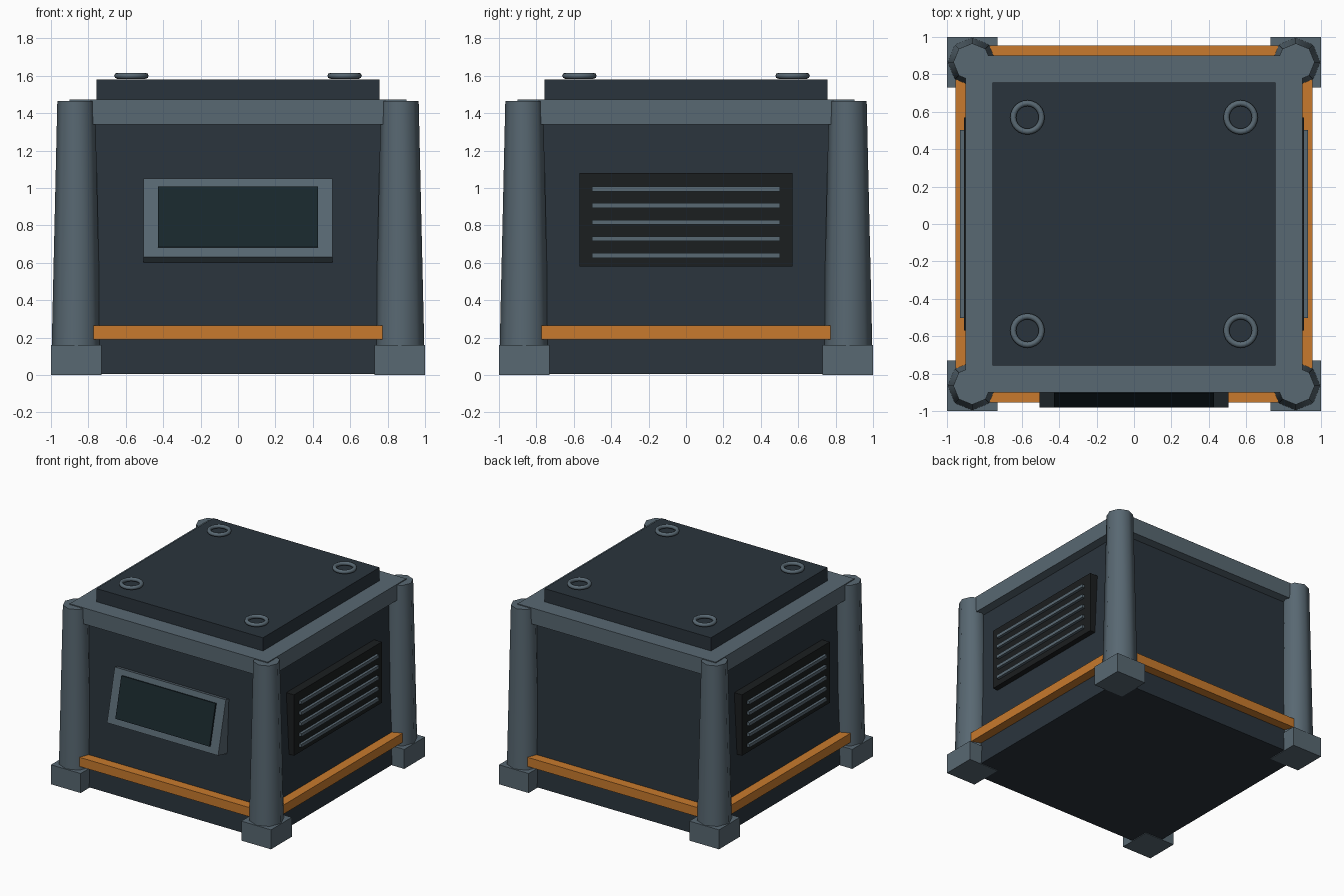
import bpy, math
from mathutils import Vector, Matrix

if "Cube" in bpy.data.objects:
    bpy.data.objects.remove(bpy.data.objects["Cube"])


def mat(name, col):
    m = bpy.data.materials.new(name)
    m.diffuse_color = (*col, 1)
    m.use_nodes = True
    m.node_tree.nodes["Principled BSDF"].inputs["Base Color"].default_value = m.diffuse_color
    return m


DARK = mat("dark_panel", (0.023, 0.034, 0.045))
STEEL = mat("steel", (0.098, 0.138, 0.168))
ORANGE = mat("orange", (0.58, 0.195, 0.026))
BLACK = mat("vent_black", (0.011, 0.013, 0.014))
GLASS = mat("screen_glass", (0.009, 0.02, 0.025))


def finish(name, m):
    o = bpy.context.object
    o.name = name
    o.data.materials.append(m)
    return o


def box(name, m, lo, hi, top=1.0):
    """Axis-aligned box from lo to hi; top scales the upper face about its centre."""
    lo, hi = Vector(lo), Vector(hi)
    bpy.ops.mesh.primitive_cube_add(size=1, location=(lo + hi) / 2)
    o = finish(name, m)
    d = hi - lo
    for v in o.data.vertices:
        k = top if v.co.z > 0 else 1.0
        v.co = Vector((v.co.x * d.x * k, v.co.y * d.y * k, v.co.z * d.z))
    return o


def slab(name, m, h, z0, z1, top=1.0):
    return box(name, m, (-h, -h, z0), (h, h, z1), top)


# Tapered body, base band, top rim and lid
slab("body", DARK, 0.89, 0.005, 1.46, 0.82 / 0.89)
slab("base_band", ORANGE, 0.955, 0.19, 0.265)
slab("top_rim", STEEL, 0.90, 1.34, 1.472)
slab("lid", DARK, 0.757, 1.46, 1.58)

# Corner feet, pillars and lid rings
for sx in (-1, 1):
    for sy in (-1, 1):
        tag = ("left" if sx < 0 else "right") + ("_front" if sy < 0 else "_back")
        c = 0.865
        box("foot_" + tag, STEEL, (sx * c - 0.135, sy * c - 0.135, 0),
            (sx * c + 0.135, sy * c + 0.135, 0.16))
        bpy.ops.mesh.primitive_cone_add(vertices=8, radius1=0.132, radius2=0.101,
                                        depth=1.36, location=(sx * c, sy * c, 0.785),
                                        rotation=(0, 0, 0))
        finish("pillar_" + tag, STEEL)
        bpy.ops.object.shade_smooth_by_angle(angle=math.radians(50))
        bpy.ops.mesh.primitive_torus_add(major_segments=24, minor_segments=8,
                                         major_radius=0.076, minor_radius=0.016,
                                         location=(sx * 0.57, sy * 0.57, 1.6))
        finish("lid_ring_" + tag, STEEL)
        bpy.ops.object.shade_smooth_by_angle(angle=math.radians(60))

# Side vents with slats
for sx, side in ((-1, "left"), (1, "right")):
    def side_box(name, m, x0, x1, y, z0, z1):
        a, b = sorted((sx * x0, sx * x1))
        box(name, m, (a, -y, z0), (b, y, z1))
    side_box("vent_" + side, BLACK, 0.80, 0.908, 0.57, 0.58, 1.08)
    for i in range(5):
        z = 0.64 + i * 0.0885
        side_box(f"vent_slat_{side}_{i}", STEEL, 0.88, 0.93, 0.502, z - 0.013, z + 0.013)

# Tilted front display: frame and glass built around the frame's lower front edge
tilt = Matrix.Translation((0, -0.98, 0.63)) @ Matrix.Rotation(math.radians(-13.5), 4, 'X')
frame = box("display_frame", STEEL, (-0.505, 0, 0), (0.505, 0.14, 0.432))
glass = box("display_glass", GLASS, (-0.428, -0.014, 0.052), (0.428, 0.05, 0.386))
for o in (frame, glass):
    o.matrix_world = tilt @ Matrix.Translation(o.location)
